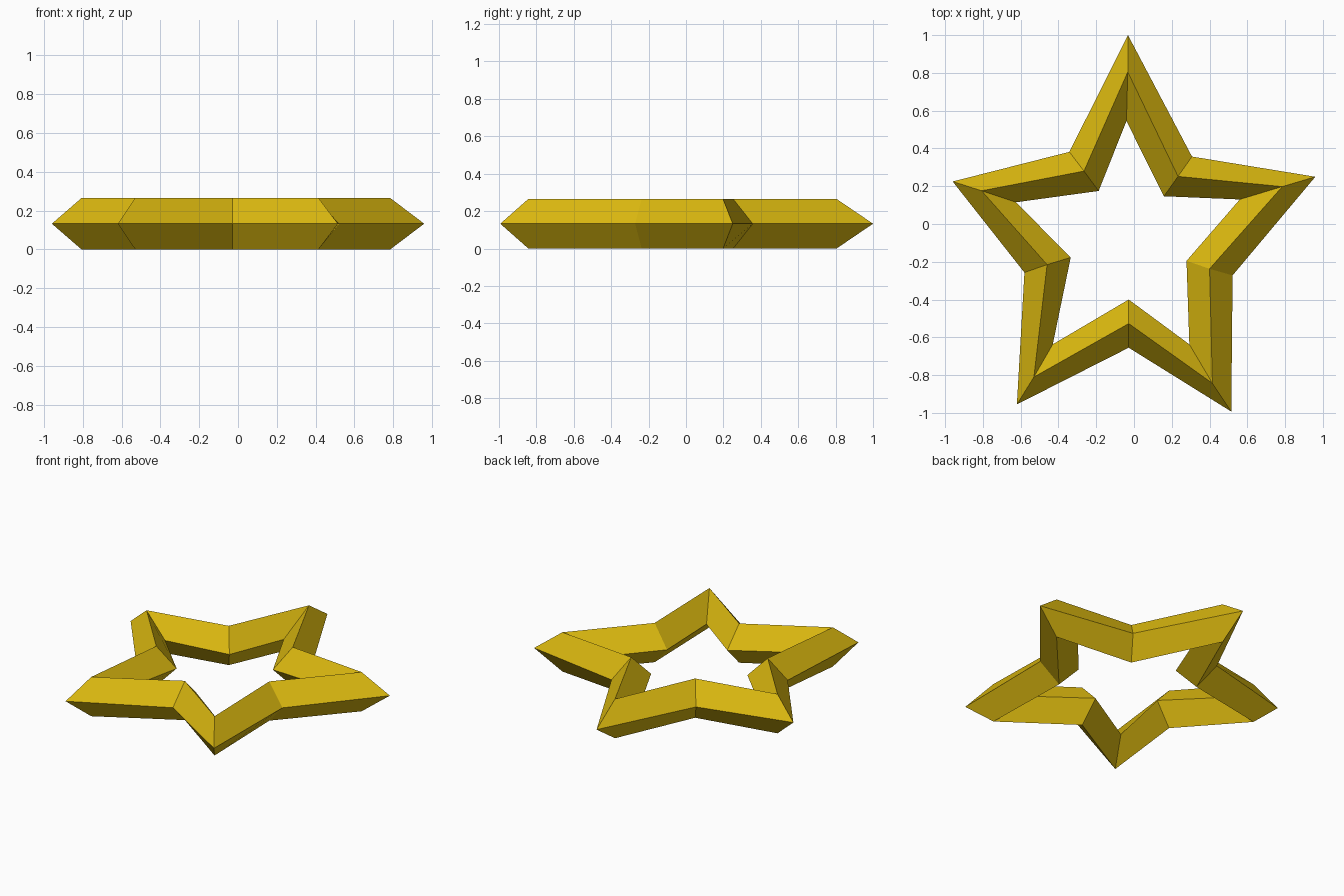
import bpy, bmesh

if "Cube" in bpy.data.objects:
    bpy.data.objects.remove(bpy.data.objects["Cube"])

# Gold material
gold = bpy.data.materials.new("gold_yellow")
gold.diffuse_color = (0.72, 0.49, 0.005, 1)
gold.use_nodes = True
gold.node_tree.nodes["Principled BSDF"].inputs["Base Color"].default_value = gold.diffuse_color

# Hand-drawn star corners, counter-clockwise from the top tip: outer edge, ridge, inner edge
corners = [
    ((-0.032, 1.0), (-0.033, 0.805), (-0.04, 0.545)),
    ((-0.342, 0.382), (-0.265, 0.28), (-0.187, 0.175)),
    ((-0.96, 0.225), (-0.807, 0.176), (-0.625, 0.115)),
    ((-0.58, -0.257), (-0.46, -0.215), (-0.335, -0.177)),
    ((-0.62, -0.955), (-0.53, -0.81), (-0.43, -0.637)),
    ((-0.028, -0.655), (-0.028, -0.527), (-0.028, -0.40)),
    ((0.515, -0.993), (0.415, -0.843), (0.293, -0.637)),
    ((0.522, -0.272), (0.40, -0.237), (0.278, -0.195)),
    ((0.96, 0.25), (0.785, 0.198), (0.56, 0.13)),
    ((0.307, 0.357), (0.233, 0.252), (0.158, 0.147)),
]
HEIGHT = 0.265

# Star frame: a diamond cross-section at every corner, joined in a closed loop
bm = bmesh.new()
rings = []
for outer, ridge, inner in corners:
    diamond = [(outer, HEIGHT / 2), (ridge, HEIGHT), (inner, HEIGHT / 2), (ridge, 0)]
    rings.append([bm.verts.new((p[0], p[1], z)) for p, z in diamond])
for a, b in zip(rings, rings[1:] + rings[:1]):
    for k in range(4):
        n = (k + 1) % 4
        bm.faces.new((a[k], b[k], b[n], a[n]))
bmesh.ops.recalc_face_normals(bm, faces=bm.faces)

mesh = bpy.data.meshes.new("star_frame")
bm.to_mesh(mesh)
bm.free()
mesh.materials.append(gold)
star = bpy.data.objects.new("star_frame", mesh)
bpy.context.collection.objects.link(star)
